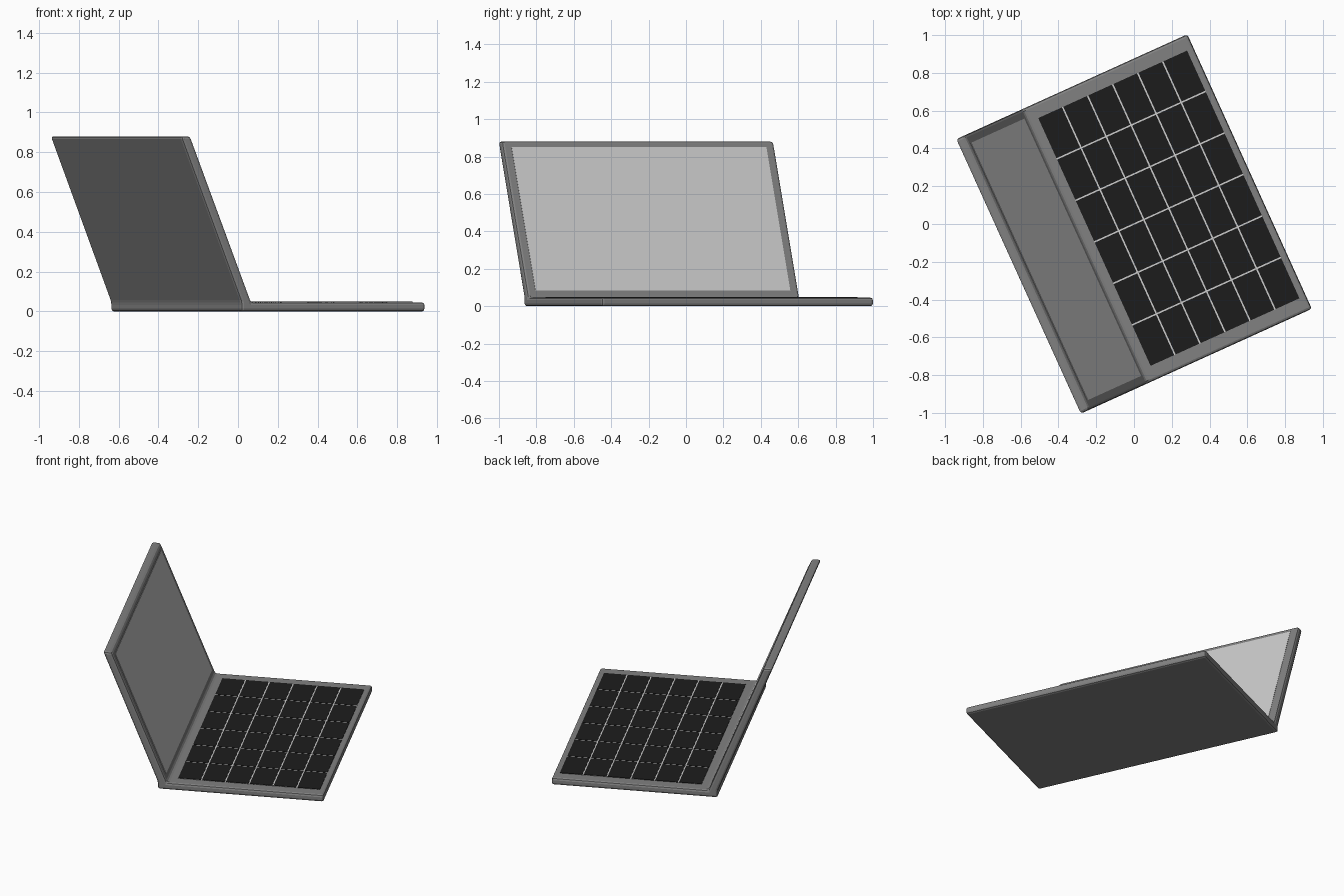
import bpy, bmesh
from math import radians
from mathutils import Vector, Matrix

if "Cube" in bpy.data.objects:
    bpy.data.objects.remove(bpy.data.objects["Cube"])

TURN = Matrix.Rotation(radians(24.4), 4, 'Z')   # whole laptop is turned on the floor


def colour(name, value):
    m = bpy.data.materials.new(name)
    m.diffuse_color = (value, value, value, 1)
    m.use_nodes = True
    m.node_tree.nodes["Principled BSDF"].inputs["Base Color"].default_value = m.diffuse_color
    return m


def finish(name, bm, mat=None):
    bmesh.ops.recalc_face_normals(bm, faces=bm.faces)
    me = bpy.data.meshes.new(name)
    bm.to_mesh(me)
    bm.free()
    ob = bpy.data.objects.new(name, me)
    bpy.context.collection.objects.link(ob)
    ob.matrix_world = TURN
    if mat:
        me.materials.append(mat)
    return ob


def extrude_profile(name, pts, half, mat=None):
    """Extrude an x-z profile symmetrically along y."""
    bm = bmesh.new()
    face = bm.faces.new([bm.verts.new((x, -half, z)) for x, z in pts])
    ext = bmesh.ops.extrude_face_region(bm, geom=[face])
    bmesh.ops.translate(bm, vec=(0, 2 * half, 0),
                        verts=[v for v in ext['geom'] if isinstance(v, bmesh.types.BMVert)])
    return finish(name, bm, mat)


def add_box(bm, x0, x1, y0, y1, z0, z1):
    size = Matrix.Diagonal((x1 - x0, y1 - y0, z1 - z0, 1))
    mid = Matrix.Translation(((x0 + x1) / 2, (y0 + y1) / 2, (z0 + z1) / 2))
    bmesh.ops.create_cube(bm, size=1, matrix=mid @ size)


frame_mat = colour("dark_grey", 0.22)
key_mat = colour("key_black", 0.012)

# Base and leaning lid as one bent body with bevelled rims
hinge, top = Vector((-0.285, 0.046)), Vector((-0.622, 0.88))
body = extrude_profile("body", [(-0.342, 0), (0.672, 0), (0.672, 0.046), hinge,
                                top, (-0.676, 0.88), (-0.342, 0.046)], 0.798, frame_mat)
bev = body.modifiers.new("rim", 'BEVEL')
bev.width = 0.014
bev.segments = 2
bev.limit_method = 'ANGLE'
bev.angle_limit = radians(15)

# Screen panel on the inner face of the lid
along = (top - hinge).normalized()
out = Vector((along.y, -along.x))
low, high = hinge + along * 0.04, top - along * 0.033
screen = extrude_profile("screen", [low - out * 0.004, low + out * 0.002,
                                    high + out * 0.002, high - out * 0.004], 0.748)

# Light plate seen between the keys
X0, X1, Y = -0.23, 0.635, 0.72
bm = bmesh.new()
add_box(bm, X0, X1, -Y, Y, 0.04, 0.0475)
finish("key_plate", bm)

# Six by six grid of flat keys
bm = bmesh.new()
N, gap = 6, 0.008
dx, dy = (X1 - X0 + gap) / N, (2 * Y + gap) / N
for i in range(N):
    for j in range(N):
        x, y = X0 + i * dx, -Y + j * dy
        add_box(bm, x, x + dx - gap, y, y + dy - gap, 0.045, 0.049)
finish("keys", bm, key_mat)
